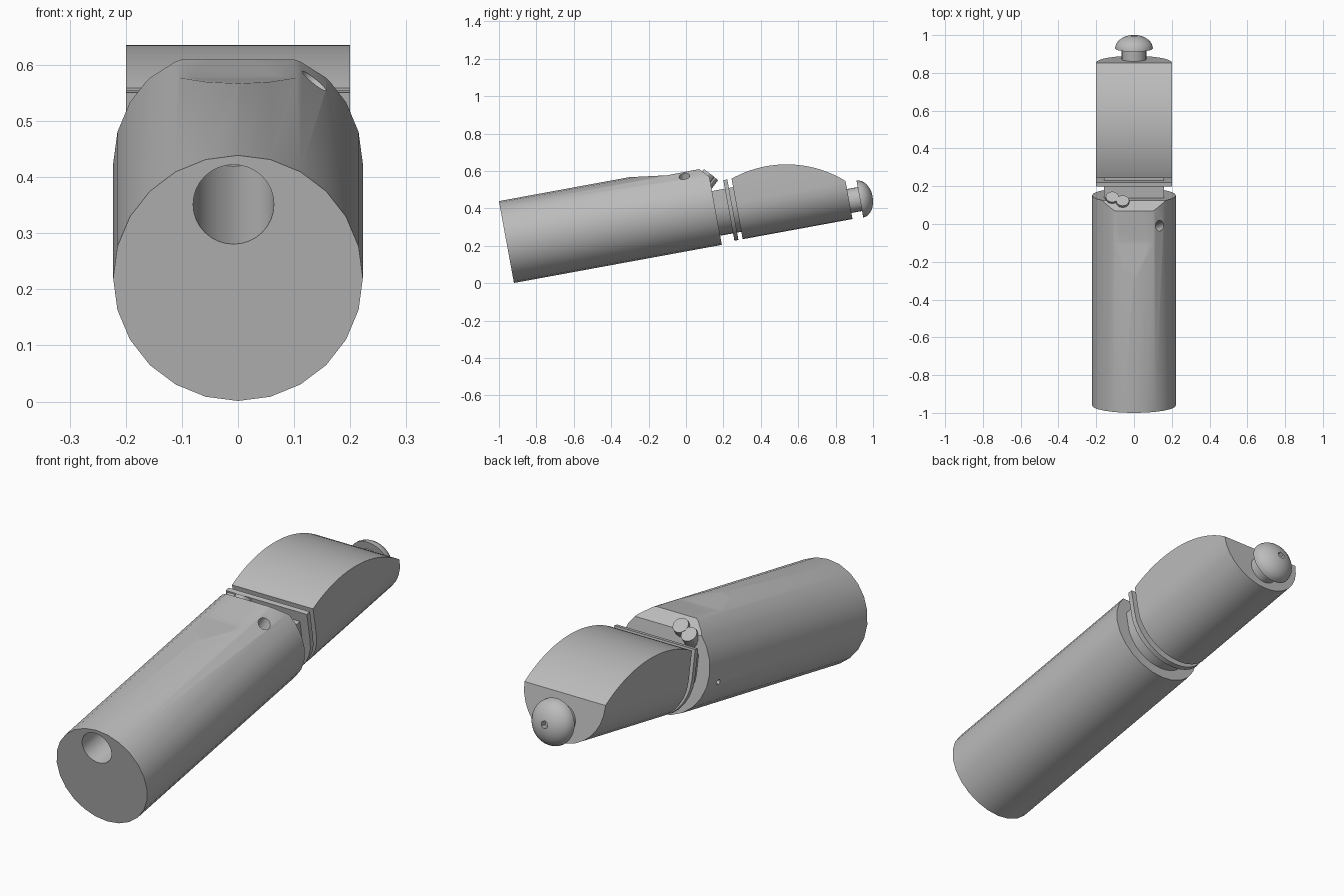
import bpy, bmesh, math
from mathutils import Matrix, Vector

if "Cube" in bpy.data.objects:
    bpy.data.objects.remove(bpy.data.objects["Cube"])

# One flat grey for the whole model
grey = bpy.data.materials.new("grey")
grey.use_nodes = True
grey.diffuse_color = (0.5, 0.5, 0.5, 1)
grey.node_tree.nodes["Principled BSDF"].inputs["Base Color"].default_value = (0.5, 0.5, 0.5, 1)

# Long axis of the model: y runs along it, tilted up towards the back
TILT = Matrix.Translation((0, -0.96, 0.22)) @ Matrix.Rotation(math.radians(10.4), 4, "X")


def add(name, bm, matrix=None):
    bmesh.ops.recalc_face_normals(bm, faces=bm.faces)
    mesh = bpy.data.meshes.new(name)
    bm.to_mesh(mesh)
    bm.free()
    if matrix:
        mesh.transform(matrix)
    mesh.materials.append(grey)
    obj = bpy.data.objects.new(name, mesh)
    bpy.context.collection.objects.link(obj)
    return obj


def rod(name, start, end, radius, sides=24, matrix=None):
    """Cylinder between two points."""
    start, end = Vector(start), Vector(end)
    bm = bmesh.new()
    bmesh.ops.create_cone(bm, cap_ends=True, segments=sides, radius1=radius,
                          radius2=radius, depth=(end - start).length)
    turn = (end - start).to_track_quat("Z", "Y").to_matrix().to_4x4()
    bm.transform(Matrix.Translation((start + end) / 2) @ turn)
    return add(name, bm, matrix)


def prism(name, points, offset, matrix=None):
    """Closed outline pushed along an offset."""
    bm = bmesh.new()
    face = bm.faces.new([bm.verts.new(p) for p in points])
    moved = bmesh.ops.extrude_face_region(bm, geom=[face])["geom"]
    bmesh.ops.translate(bm, vec=offset, verts=[v for v in moved if isinstance(v, bmesh.types.BMVert)])
    return add(name, bm, matrix)


def u_block(name, radius, top, y0, y1):
    """Round-bottomed, flat-topped block along the long axis."""
    mid = -0.013
    points = [(-radius, y0, top)]
    for i in range(17):
        a = math.pi * (1 + i / 16)
        points.append((radius * math.cos(a), y0, mid + radius * math.sin(a)))
    points.append((radius, y0, top))
    return prism(name, points, (0, y1 - y0, 0), TILT)


def cut(obj, tool, operation="DIFFERENCE"):
    mod = obj.modifiers.new("cut", "BOOLEAN")
    mod.operation, mod.solver, mod.object = operation, "EXACT", tool
    bpy.context.view_layer.update()
    graph = bpy.context.evaluated_depsgraph_get()
    mesh = bpy.data.meshes.new_from_object(obj.evaluated_get(graph))
    obj.modifiers.clear()
    obj.data = mesh
    bpy.data.objects.remove(tool)


# Main barrel with flattened top, bevelled rear edge, bore and side holes
barrel = rod("barrel", (0, 0, 0), (0, 1.13, 0), 0.2225, 24, TILT)
flat = [(-0.3, 0.567), (-0.1, 0.577), (0.07, 0.61), (0.23, 0.49), (0.23, 0.8), (-0.3, 0.8)]
cut(barrel, prism("flat_cutter", [(-0.4, y, z) for y, z in flat], (0.8, 0, 0)))
cut(barrel, rod("bore_cutter", (-0.008, -1.1, 0.33), (-0.008, -0.235, 0.49), 0.072, 32))
cut(barrel, rod("exit_cutter", (-0.008, -0.26, 0.473), (-0.008, 0.1, 0.714), 0.072, 32))
cut(barrel, rod("side_hole_cutter", (0.09, -0.03, 0.48), (0.165, 0.005, 0.63), 0.027, 16))
cut(barrel, rod("pin_hole_cutter", (-0.3, 0.08, 0.36), (-0.15, 0.08, 0.36), 0.012, 12))

# Neck, collar plate and arched head
neck = u_block("neck", 0.16, 0.07, 1.1, 1.26)
collar = u_block("collar", 0.2, 0.116, 1.2, 1.222)
head = u_block("head", 0.2, 0.2, 1.245, 1.842)
cut(head, rod("arch_cutter", (-0.5, 1.439, -0.456), (0.5, 1.439, -0.456), 0.604, 128, TILT), "INTERSECT")

# Two small studs on the bevel
studs = [rod(f"stud_{i + 1}", (x, y - 0.03, z - 0.04), (x, y + 0.009, z + 0.012), 0.035, 12)
         for i, (x, y, z) in enumerate([(-0.115, 0.135, 0.56), (-0.06, 0.115, 0.577)])]

# Rear knob: stem and dome with a small socket
stem = rod("knob_stem", (0, 1.82, -0.115), (0, 1.91, -0.115), 0.065, 24, TILT)
bm = bmesh.new()
bmesh.ops.create_uvsphere(bm, u_segments=32, v_segments=16, radius=0.1)
bmesh.ops.bisect_plane(bm, geom=bm.verts[:] + bm.edges[:] + bm.faces[:],
                       plane_co=(0, 0, 0), plane_no=(0, 0, 1), clear_inner=True, dist=1e-5)
bmesh.ops.holes_fill(bm, edges=[e for e in bm.edges if e.is_boundary])
bm.transform(Matrix.Translation((0, 1.9, -0.115)) @ Matrix.Rotation(-math.pi / 2, 4, "X")
             @ Matrix.Diagonal((1, 1, 0.7, 1)))
knob = add("knob", bm, TILT)
cut(knob, rod("socket_cutter", (0, 1.94, -0.115), (0, 2.0, -0.115), 0.017, 6, TILT))

# Smooth the round surfaces and keep hard edges
bpy.ops.object.select_all(action="DESELECT")
for obj in [barrel, neck, collar, head, stem, knob] + studs:
    obj.select_set(True)
bpy.context.view_layer.objects.active = barrel
bpy.ops.object.shade_smooth_by_angle(angle=math.radians(30))
